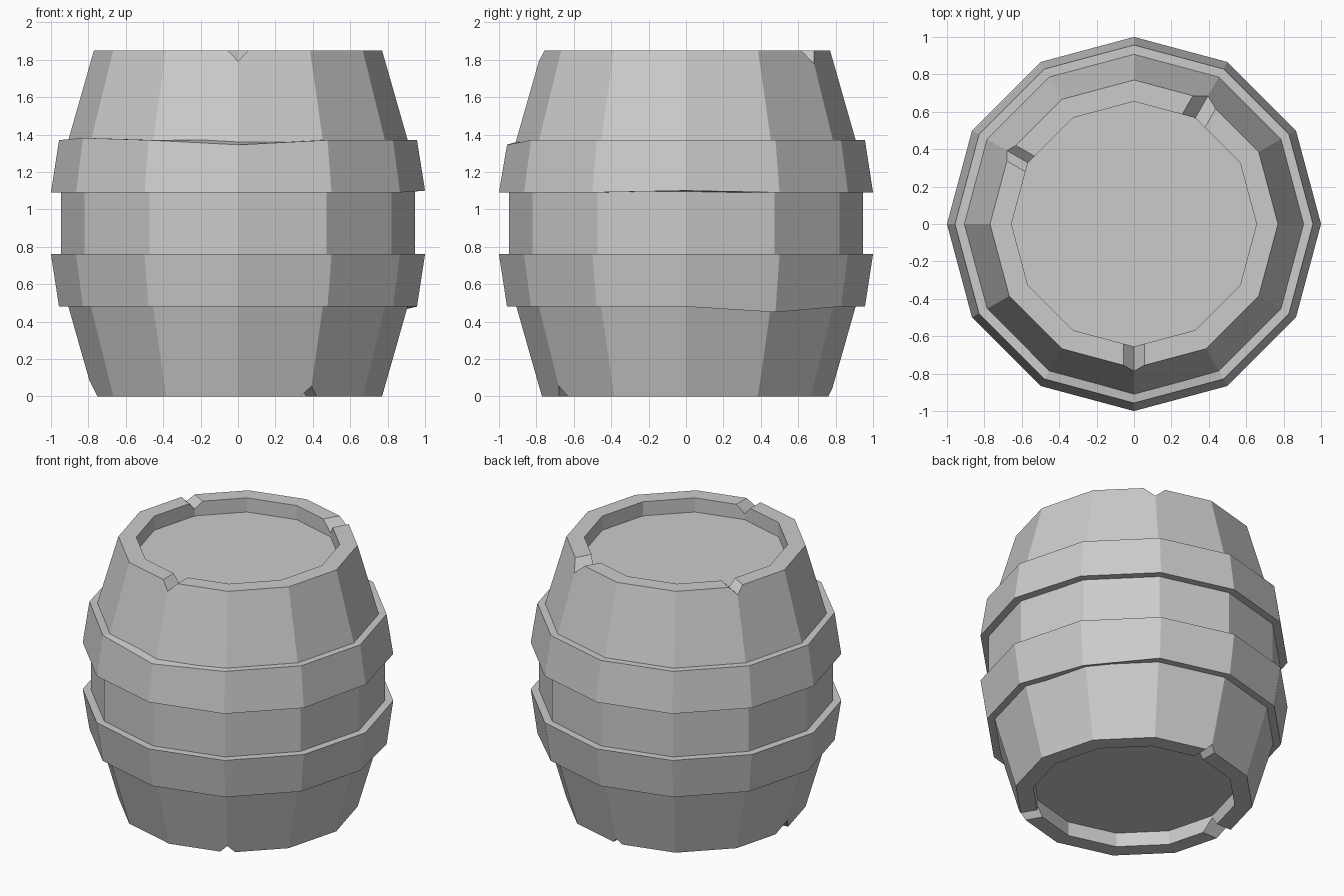
import bpy, bmesh
from math import sin, cos, radians

if "Cube" in bpy.data.objects:
    bpy.data.objects.remove(bpy.data.objects["Cube"])

SIDES = 12


def make_object(name, bm):
    bmesh.ops.recalc_face_normals(bm, faces=bm.faces)
    mesh = bpy.data.meshes.new(name)
    bm.to_mesh(mesh)
    bm.free()
    obj = bpy.data.objects.new(name, mesh)
    bpy.context.collection.objects.link(obj)
    return obj


def rings(bm, profile, dents=None):
    """One ring of vertices per (radius, z); dents = {(point, side): dz}."""
    out = []
    for p, (r, z) in enumerate(profile):
        out.append([bm.verts.new((r * cos(radians(30 * s)), r * sin(radians(30 * s)),
                                  z + (dents or {}).get((p, s), 0))) for s in range(SIDES)])
    return out


def bridge(bm, a, b):
    for s in range(SIDES):
        t = (s + 1) % SIDES
        bm.faces.new((a[s], a[t], b[t], b[s]))


def notch_cutter(angle, z, half_width, depth):
    """V-shaped prism pointing radially; depth is signed."""
    bm = bmesh.new()
    a = radians(angle)
    k = 2.0  # extend past the rim with the same V angle
    section = [(0, z + depth), (half_width * k, z + depth * (1 - k)),
               (-half_width * k, z + depth * (1 - k))]
    ends = [[bm.verts.new((r * cos(a) - w * sin(a), r * sin(a) + w * cos(a), h))
             for w, h in section] for r in (0.55, 0.88)]
    bm.faces.new(ends[0])
    bm.faces.new(ends[1])
    for i in range(3):
        j = (i + 1) % 3
        bm.faces.new((ends[0][i], ends[0][j], ends[1][j], ends[1][i]))
    return make_object("notch_cutter", bm)


# Barrel body with recessed lid and base
bm = bmesh.new()
body_rings = rings(bm, [(0.655, 0.10), (0.655, 0), (0.77, 0), (0.947, 0.62),
                        (0.947, 1.23), (0.77, 1.85), (0.655, 1.85), (0.655, 1.75)])
for a, b in zip(body_rings, body_rings[1:]):
    bridge(bm, a, b)
bm.faces.new(body_rings[0])
bm.faces.new(body_rings[-1])
body = make_object("barrel_body", bm)

# Chips in the top and bottom rims
bpy.context.view_layer.objects.active = body
for angle, z, w, d in [(-90, 1.85, 0.055, -0.058), (60, 1.85, 0.07, -0.073),
                       (150, 1.85, 0.048, -0.05), (-60, 0, 0.048, 0.055),
                       (180, 0, 0.07, 0.085), (90, 0, 0.035, 0.04)]:
    cutter = notch_cutter(angle, z, w, d)
    cutter.hide_render = True
    mod = body.modifiers.new("chip", 'BOOLEAN')
    mod.operation = 'DIFFERENCE'
    mod.solver = 'EXACT'
    mod.object = cutter
    bpy.ops.object.modifier_apply(modifier=mod.name)
    bpy.data.objects.remove(cutter)

# Hoops, each slightly dented at a few corners
for name, profile, dents in [
        ("lower_hoop", [(0.88, 0.48), (0.957, 0.48), (1.0, 0.76), (0.88, 0.76)],
         {(1, 1): -0.03}),
        ("upper_hoop", [(0.88, 1.09), (1.0, 1.09), (0.957, 1.37), (0.88, 1.37)],
         {(2, 9): -0.025, (2, 7): 0.012, (1, 0): 0.01})]:
    bm = bmesh.new()
    hoop = rings(bm, profile, dents)
    for i in range(4):
        bridge(bm, hoop[i], hoop[(i + 1) % 4])
    make_object(name, bm)
